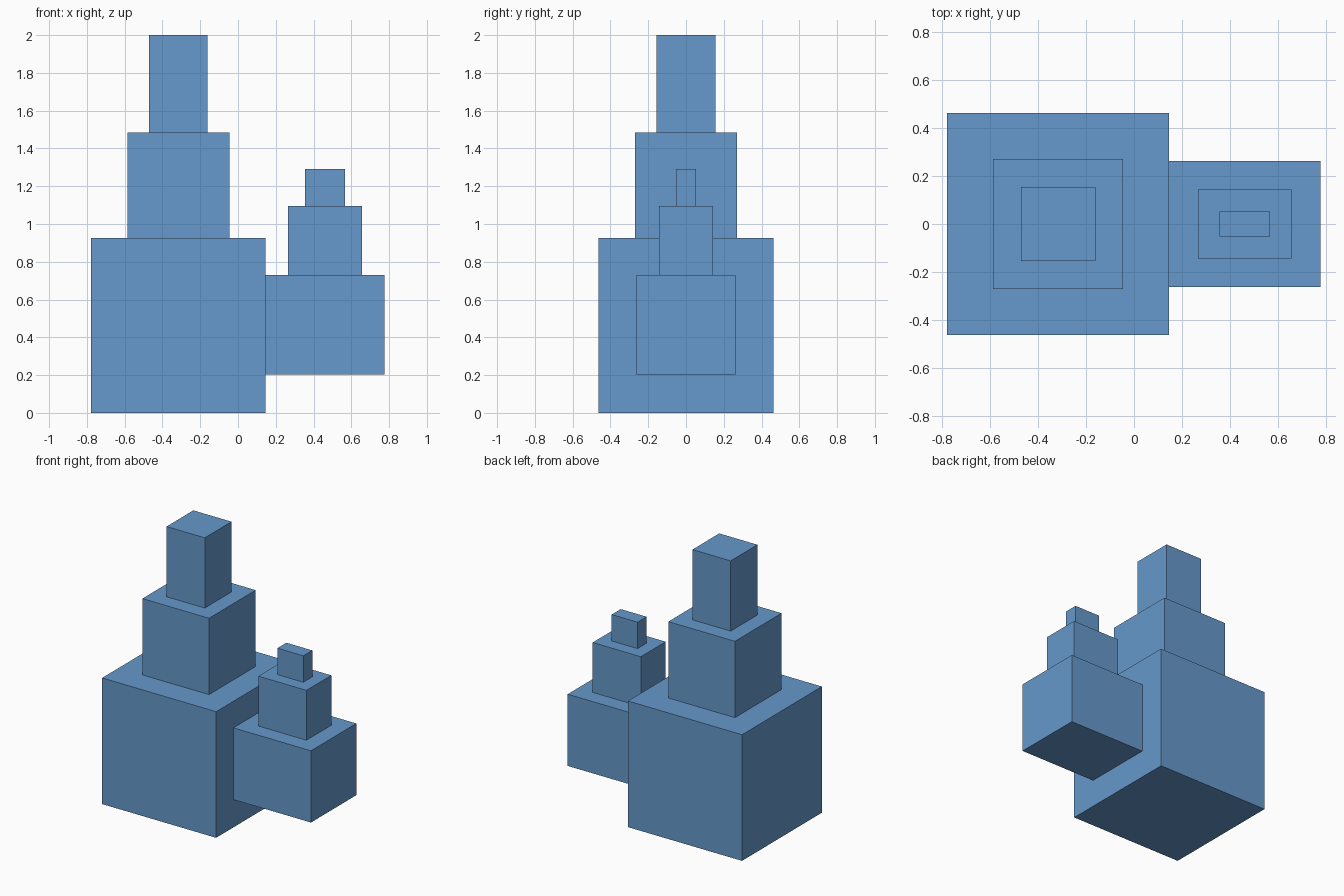
import bpy

cube = bpy.data.objects.get("Cube")
if cube:
    bpy.data.objects.remove(cube, do_unlink=True)

# Single flat blue
blue = bpy.data.materials.new("soft_blue")
blue.use_nodes = True
colour = (0.133, 0.319, 0.604, 1)
blue.diffuse_color = colour
blue.node_tree.nodes["Principled BSDF"].inputs["Base Color"].default_value = colour


def add_block(name, x, z, width, depth, height):
    """Box centred on (x, 0), standing on height z."""
    bpy.ops.mesh.primitive_cube_add(size=1, location=(x, 0, z + height / 2))
    block = bpy.context.object
    block.name = name
    block.scale = (width, depth, height)
    bpy.ops.object.transform_apply(location=False, rotation=False, scale=True)
    block.data.materials.append(blue)


def add_tower(name, x, z, tiers):
    """Stack of blocks, each given as width, depth, height."""
    for part, (width, depth, height) in zip(("base", "middle", "top"), tiers):
        add_block(f"{name}_{part}", x, z, width, depth, height)
        z += height


# Tall tower on the ground
add_tower("main_tower", -0.316, 0,
          [(0.925, 0.925, 0.925), (0.54, 0.54, 0.56), (0.31, 0.31, 0.515)])

# Smaller raised tower against its left side
add_tower("side_tower", 0.461, 0.204,
          [(0.63, 0.525, 0.526), (0.39, 0.288, 0.366), (0.21, 0.104, 0.194)])
